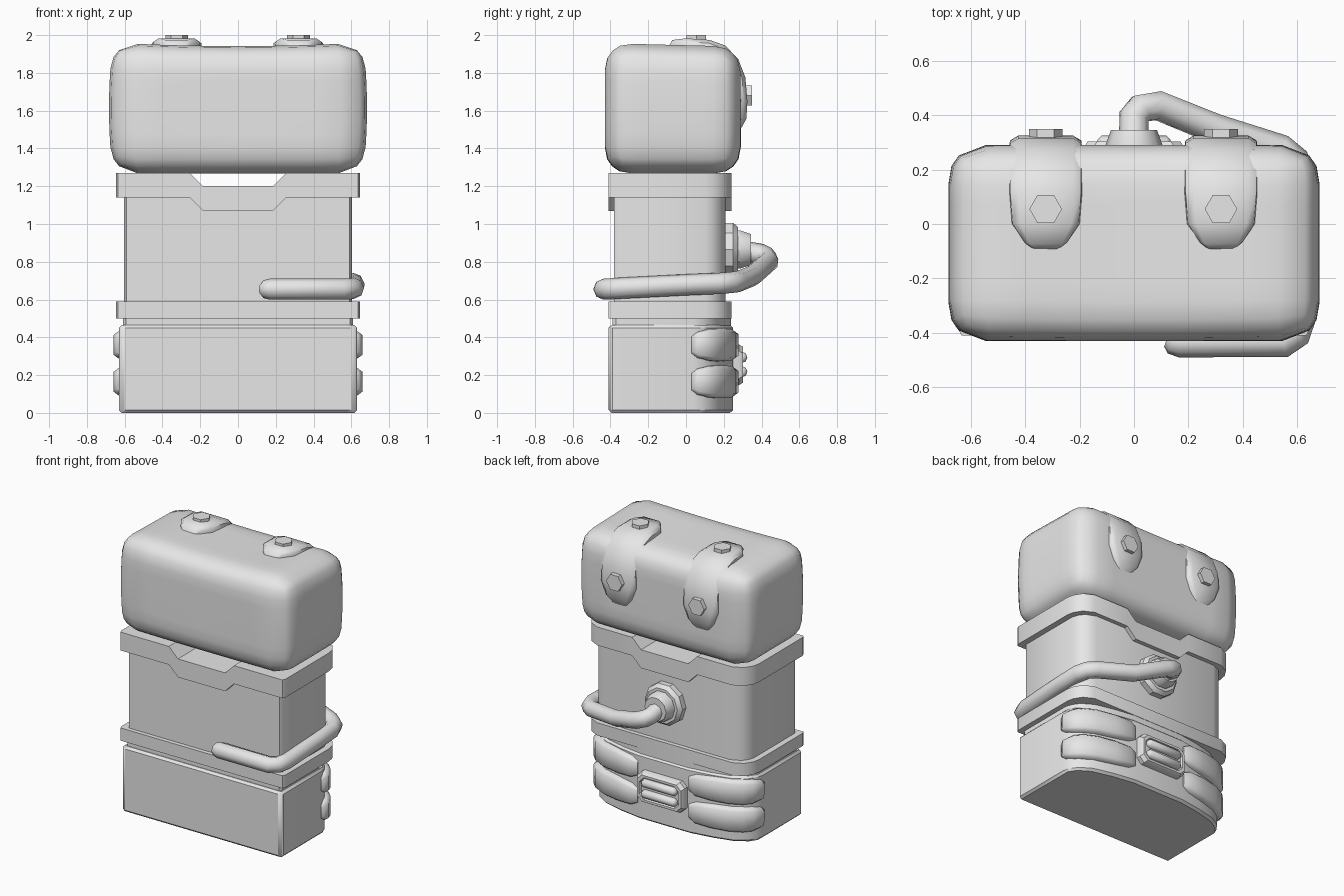
import bpy, bmesh, math
from mathutils import Vector

if "Cube" in bpy.data.objects:
    bpy.data.objects.remove(bpy.data.objects["Cube"])

grey = bpy.data.materials.new("plain grey")
grey.diffuse_color = (0.8, 0.8, 0.8, 1)
grey.use_nodes = True
grey.node_tree.nodes["Principled BSDF"].inputs["Base Color"].default_value = grey.diffuse_color


def finish(name, bm, bevel=0, segments=2, angle=35):
    """Turn a bmesh into a smooth-shaded object."""
    bmesh.ops.recalc_face_normals(bm, faces=bm.faces)
    mesh = bpy.data.meshes.new(name)
    bm.to_mesh(mesh)
    bm.free()
    obj = bpy.data.objects.new(name, mesh)
    bpy.context.collection.objects.link(obj)
    mesh.materials.append(grey)
    if bevel:
        mod = obj.modifiers.new("bevel", 'BEVEL')
        mod.width, mod.segments, mod.limit_method = bevel, segments, 'ANGLE'
        mod.angle_limit = math.radians(40)
    bpy.ops.object.select_all(action='DESELECT')
    obj.select_set(True)
    bpy.context.view_layer.objects.active = obj
    bpy.ops.object.shade_smooth_by_angle(angle=math.radians(angle))
    return obj


def loft(bm, rings):
    """Skin closed rings of equal length and cap both ends."""
    loops = [[bm.verts.new(p) for p in ring] for ring in rings]
    n = len(loops[0])
    for a, b in zip(loops, loops[1:]):
        for i in range(n):
            j = (i + 1) % n
            bm.faces.new((a[i], a[j], b[j], b[i]))
    bm.faces.new(loops[0])
    bm.faces.new(loops[-1])


def block(name, half, bottom, top, bevel=0, segments=1):
    """Mirrored block from (x, front y, back y) columns; bottom/top are z or f(x)."""
    lo = bottom if callable(bottom) else lambda x: bottom
    hi = top if callable(top) else lambda x: top
    cols = [(-x, f, b) for x, f, b in half] + half[::-1]
    bm = bmesh.new()
    loft(bm, [[(x, f, lo(x)), (x, b, lo(x)), (x, b, hi(x)), (x, f, hi(x))]
              for x, f, b in cols])
    return finish(name, bm, bevel, segments)


def pad(name, path, widths, axis, thick, outward):
    """Domed strip following a path, with a half width at each point."""
    path, axis, rings = [Vector(p) for p in path], Vector(axis), []
    section = [(-1, -.6), (-.97, .4), (-.75, 1), (.75, 1), (.97, .4), (1, -.6)]
    for i, p in enumerate(path):
        t = path[min(i + 1, len(path) - 1)] - path[max(i - 1, 0)]
        n = t.cross(axis).normalized()
        if n.dot(Vector(outward)) < 0:
            n = -n
        h = thick * (.25 if i in (0, len(path) - 1) else 1)
        rings.append([p + axis * u * widths[i] + n * v * h for u, v in section])
    bm = bmesh.new()
    loft(bm, rings)
    return finish(name, bm, angle=50)


def turned(name, profile, origin, direction, sides):
    """Turned solid from (radius, distance) pairs along +z or +y."""
    bm, rings, o = bmesh.new(), [], Vector(origin)
    for r, d in profile:
        ring = []
        for i in range(sides):
            a = math.tau * (i + .5) / sides
            u, v = r * math.cos(a), r * math.sin(a)
            ring.append(o + Vector((v, u, d) if direction == 'Z' else (v, d, u)))
        rings.append(ring)
    loft(bm, rings)
    return finish(name, bm)


# Lower box with a bowed back and chamfered rims
base = [(.63, -.39, .04), (.615, -.41, .09), (.58, -.41, .14), (.5, -.41, .19),
        (.36, -.41, .225), (.2, -.41, .25)]
block("base_box", base, 0, .465, .025)
block("base_rim", [(x * .965, f * .95, b * .95) for x, f, b in base], .45, .51)

# Lower flange, body and notched upper flange
collar = [(.645, -.39, .1), (.635, -.41, .15), (.6, -.41, .205), (.53, -.41, .24)]
block("lower_flange", collar, .5, .59)
body = [(.603, -.36, .1), (.59, -.38, .14), (.56, -.38, .18), (.49, -.38, .21)]
block("body", body, .55, 1.18)


def notch(z):
    return lambda x: z - .07 * min(1, max(0, (.255 - abs(x)) / .07))


flange = collar + [(.255, -.41, .24), (.185, -.41, .24)]
block("upper_flange", flange, notch(1.14), notch(1.27))

# Soft bag on top: rounded box with a sagging lid and bulging sides
bm = bmesh.new()
bmesh.ops.create_cube(bm, size=2)
bmesh.ops.subdivide_edges(bm, edges=bm.edges[:], cuts=9, use_grid_fill=True)
half, r = Vector((.683, .36, .347)), .13
for v in bm.verts:
    p = Vector([c * h for c, h in zip(v.co, half)])
    q = Vector([max(-h + r, min(h - r, c)) for c, h in zip(p, half)])
    p = q + (p - q).normalized() * r
    x, y, z = p
    p.x *= 1 - .03 * (z / half.z) ** 2
    p.y *= 1 - .03 * (x / half.x) ** 2 * (z / half.z) ** 2
    if z > 0:
        p.z -= z / half.z * (.018 * (1 - (x / half.x) ** 2) + .025 * (y + .3))
    v.co = p + Vector((0, -.07, 1.615))
finish("bag", bm, angle=60)

# Two straps over the back edge of the bag, each with two hex bolts
strap_path = [(-.09, 1.93), (-.065, 1.945), (0, 1.953), (.12, 1.945), (.19, 1.92),
              (.25, 1.86), (.285, 1.77), (.295, 1.65), (.29, 1.56), (.28, 1.5)]
strap_width = [.05, .08, .125, .135, .135, .135, .135, .135, .1, .05]
for side, x in (("left", -.325), ("right", .32)):
    pad("strap_" + side, [(x, y, z) for y, z in strap_path], strap_width,
        (1, 0, 0), .03, (0, 1, 1))
    turned("top_bolt_" + side, [(.06, 0), (.06, .05)], (x, .055, 1.95), 'Z', 6)
    turned("back_bolt_" + side, [(.062, 0), (.062, .06)], (x, .29, 1.68), 'Y', 6)

# Cushioned pads wrapping the back corners of the base
pad_path = [(.632, .03), (.625, .06), (.6, .12), (.56, .16), (.48, .2),
            (.36, .228), (.25, .243), (.2, .25)]
pad_width = [.045, .07, .085, .088, .088, .085, .075, .05]
for side, s in (("left", -1), ("right", 1)):
    for level, z in (("lower", .165), ("upper", .36)):
        pad(f"{level}_pad_{side}", [(s * x, y, z) for x, y in pad_path], pad_width,
            (0, 0, 1), .036, (s, 1.5, 0))

# Vent plate with a recessed panel and two bars
bm = bmesh.new()
cut, hx, hz = .035, .185, .108


def octagon(k, y):
    a, b = hx - k, hz - k
    pts = [(a, b - cut), (a - cut, b), (cut - a, b), (-a, b - cut),
           (-a, cut - b), (cut - a, -b), (a - cut, -b), (a, cut - b)]
    return [(px, y, pz + .255) for px, pz in pts]


loft(bm, [octagon(0, .22), octagon(0, .28), octagon(.014, .303),
          octagon(.03, .303), octagon(.036, .288)])
finish("vent_plate", bm)
for i, z in enumerate((.218, .294)):
    bm = bmesh.new()
    loft(bm, [[(x, .295 + rr * math.cos(a), z + rr * math.sin(a))
               for a in [math.tau * k / 8 for k in range(8)]]
              for x, rr in ((-.135, .015), (-.12, .03), (.12, .03), (.135, .015))])
    finish(f"vent_bar_{i + 1}", bm, angle=50)

# Stepped hose fitting on the back
turned("hose_fitting", [(.148, .19), (.148, .25), (.125, .275), (.105, .275),
                        (.105, .29), (.085, .345)], (0, 0, .865), 'Y', 10)

# Hose from the fitting around the right side to the front
curve = bpy.data.curves.new("hose", 'CURVE')
curve.dimensions, curve.bevel_depth, curve.bevel_resolution = '3D', .056, 2
curve.use_fill_caps = True
points = [(0, .28, .86), (0, .395, .84), (.025, .425, .825), (.09, .435, .8),
          (.3, .35, .725), (.54, .275, .695), (.59, .235, .69), (.612, .17, .685),
          (.615, 0, .678), (.612, -.35, .66), (.595, -.405, .656), (.55, -.435, .655),
          (.17, -.435, .655), (.135, -.43, .655), (.12, -.425, .655)]
line = curve.splines.new('POLY')
line.points.add(len(points) - 1)
for pt, co in zip(line.points, points):
    pt.co = (*co, 1)
line.points[-2].radius, line.points[-1].radius = .85, .5
tube = bpy.data.objects.new("hose_curve", curve)
bpy.context.collection.objects.link(tube)
bm = bmesh.new()
bm.from_mesh(tube.evaluated_get(bpy.context.evaluated_depsgraph_get()).to_mesh())
bpy.data.objects.remove(tube)
finish("hose", bm, angle=60)
